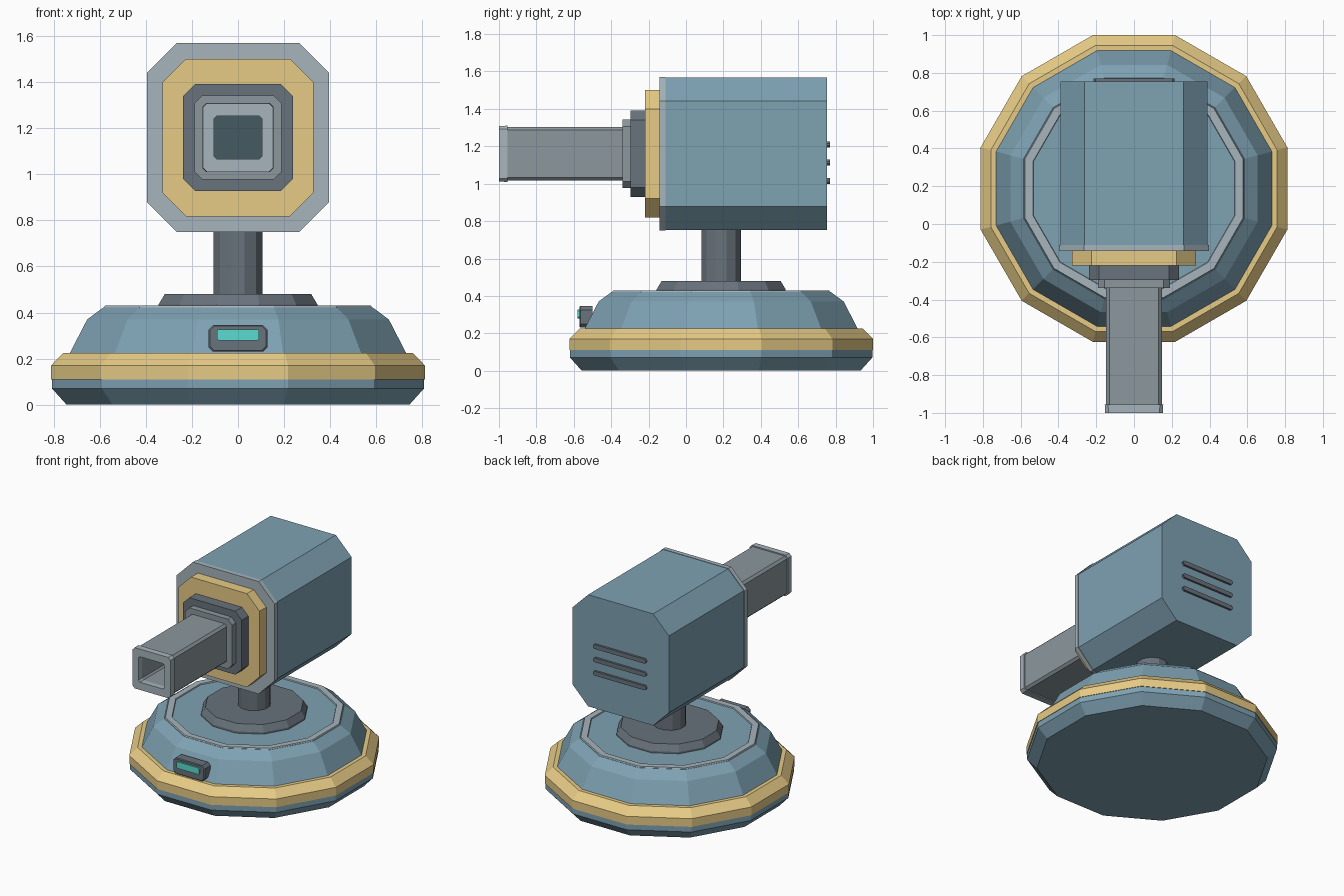
import bpy, bmesh, math

if "Cube" in bpy.data.objects:
    bpy.data.objects.remove(bpy.data.objects["Cube"])

CY = 0.188   # y of the turning axis
HZ = 1.16    # z of the barrel axis


def material(name, rgb):
    m = bpy.data.materials.new(name)
    m.diffuse_color = (*rgb, 1)
    m.use_nodes = True
    m.node_tree.nodes["Principled BSDF"].inputs["Base Color"].default_value = m.diffuse_color
    return m


BLUE = material("blue", (0.21, 0.36, 0.45))
GOLD = material("gold", (0.80, 0.60, 0.24))
DARK = material("dark_grey", (0.14, 0.17, 0.20))
GREY = material("mid_grey", (0.26, 0.31, 0.34))
LIGHT = material("light_grey", (0.38, 0.46, 0.50))
BORE = material("bore_dark", (0.06, 0.10, 0.12))
GLOW = material("glow", (0.10, 0.72, 0.63))


def skin(name, rings, mat, closed=False):
    """Bridge equal-length rings of points; cap the ends or close the loop."""
    bm = bmesh.new()
    loops = [[bm.verts.new(p) for p in ring] for ring in rings]
    n = len(loops[0])
    pairs = list(zip(loops, loops[1:]))
    if closed:
        pairs.append((loops[-1], loops[0]))
    else:
        bm.faces.new(loops[0])
        bm.faces.new(loops[-1])
    for a, b in pairs:
        for i in range(n):
            j = (i + 1) % n
            bm.faces.new((a[i], a[j], b[j], b[i]))
    bmesh.ops.recalc_face_normals(bm, faces=bm.faces)
    me = bpy.data.meshes.new(name)
    bm.to_mesh(me)
    bm.free()
    me.materials.append(mat)
    ob = bpy.data.objects.new(name, me)
    bpy.context.collection.objects.link(ob)
    return ob


def turned(name, profile, mat, closed=False, sides=12):
    """Faceted turned part; profile holds (distance to flat, z)."""
    rings = []
    for r, z in profile:
        R = r / math.cos(math.pi / sides)
        angles = [(i + 0.5) * math.tau / sides for i in range(sides)]
        rings.append([(R * math.cos(a), CY + R * math.sin(a), z) for a in angles])
    return skin(name, rings, mat, closed)


def plate(name, sections, mat, z=HZ, closed=False):
    """Cut-corner block along y; sections hold (y, half width, half height, cut)."""
    rings = []
    for y, w, h, c in sections:
        pts = [(w, h - c), (w - c, h), (c - w, h), (-w, h - c),
               (-w, c - h), (c - w, -h), (w - c, -h), (w, c - h)]
        rings.append([(px, y, z + pz) for px, pz in pts])
    return skin(name, rings, mat, closed)


# Base
turned("base_foot", [(0.745, 0), (0.808, 0.07), (0.808, 0.12)], BLUE)
turned("base_gold_band", [(0.70, 0.11), (0.812, 0.11), (0.812, 0.17),
                          (0.758, 0.225), (0.70, 0.225)], GOLD)
turned("base_dome", [(0.73, 0.21), (0.73, 0.225), (0.655, 0.37),
                     (0.585, 0.422), (0.50, 0.422)], BLUE)
turned("dome_trim_ring", [(0.585, 0.415), (0.578, 0.43), (0.535, 0.43),
                          (0.53, 0.415)], LIGHT, closed=True)
turned("post_collar", [(0.345, 0.41), (0.345, 0.435), (0.318, 0.48)], DARK)
turned("post", [(0.106, 0.47), (0.106, 0.77)], DARK)

# Indicator on the front of the base
plate("indicator_housing", [(-0.50, 0.128, 0.058, 0.02), (-0.565, 0.128, 0.058, 0.02),
                            (-0.57, 0.122, 0.053, 0.018)], DARK, z=0.288)
plate("indicator_light", [(-0.56, 0.092, 0.024, 0.008),
                          (-0.58, 0.092, 0.024, 0.008)], GLOW, z=0.303)

# Head
plate("head_body", [(0.755, 0.39, 0.408, 0.127), (-0.12, 0.39, 0.408, 0.127)], BLUE)
plate("head_front_rim", [(-0.11, 0.396, 0.411, 0.13), (-0.142, 0.396, 0.411, 0.13)], LIGHT)
plate("gold_plate", [(-0.13, 0.328, 0.342, 0.102), (-0.22, 0.328, 0.342, 0.102)], GOLD)
plate("barrel_mount", [(-0.21, 0.238, 0.232, 0.052), (-0.297, 0.238, 0.232, 0.052)], DARK)
plate("barrel_collar", [(-0.29, 0.19, 0.182, 0.035), (-0.34, 0.19, 0.182, 0.035)], GREY)

# Hollow barrel, light muzzle and dark bore end
plate("barrel", [(-0.33, 0.147, 0.142, 0.016), (-0.96, 0.147, 0.142, 0.016),
                 (-0.96, 0.105, 0.093, 0.012), (-0.33, 0.105, 0.093, 0.012)],
      GREY, closed=True)
plate("muzzle", [(-0.955, 0.155, 0.15, 0.018), (-1.0, 0.153, 0.149, 0.018),
                 (-1.0, 0.105, 0.093, 0.012), (-0.955, 0.105, 0.093, 0.012)],
      LIGHT, closed=True)
plate("bore_end", [(-0.48, 0.106, 0.094, 0.012), (-0.50, 0.106, 0.094, 0.012)], BORE)

# Vents on the back of the head
for i, z in enumerate((1.015, 1.113, 1.21)):
    plate(f"vent_{i + 1}", [(0.745, 0.215, 0.016, 0.011),
                            (0.77, 0.215, 0.016, 0.011)], DARK, z=z)
